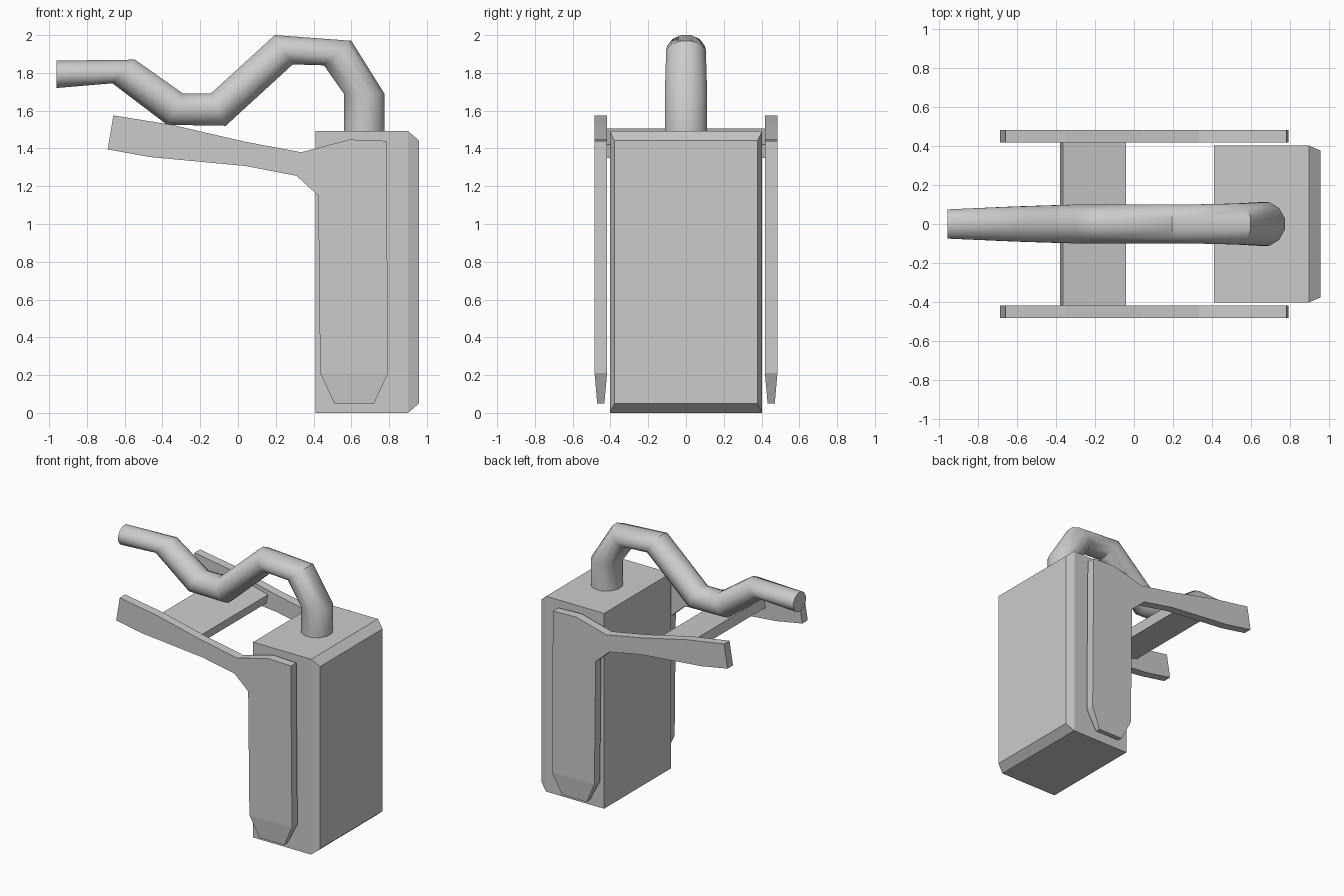
import bpy, bmesh, math

if "Cube" in bpy.data.objects:
    bpy.data.objects.remove(bpy.data.objects["Cube"])


def finish(name, verts, faces):
    """Make a mesh object with consistent outward normals."""
    mesh = bpy.data.meshes.new(name)
    mesh.from_pydata(verts, [], faces)
    bm = bmesh.new()
    bm.from_mesh(mesh)
    bmesh.ops.recalc_face_normals(bm, faces=bm.faces)
    bm.to_mesh(mesh)
    bm.free()
    obj = bpy.data.objects.new(name, mesh)
    bpy.context.collection.objects.link(obj)
    return obj


def loft(name, rings):
    """Skin a list of equal-length rings and cap both ends."""
    n = len(rings[0])
    verts = [p for r in rings for p in r]
    faces = [(k * n + i, k * n + (i + 1) % n, (k + 1) * n + (i + 1) % n, (k + 1) * n + i)
             for k in range(len(rings) - 1) for i in range(n)]
    faces += [tuple(range(n)), tuple(range(len(verts) - n, len(verts)))]
    return finish(name, verts, faces)


# main box, chamfered around its +x face
def rect(x, hy, z0, z1):
    return [(x, -hy, z0), (x, hy, z0), (x, hy, z1), (x, -hy, z1)]


loft("body_box", [rect(0.41, 0.403, 0, 1.492), rect(0.90, 0.403, 0, 1.492),
                  rect(0.958, 0.378, 0.05, 1.442)])

# side plates: long leg with a forward arm, thinning at the foot
plate = [(-0.66, 1.575), (-0.69, 1.395), (-0.47, 1.355), (0.04, 1.307), (0.31, 1.255),
         (0.425, 1.15), (0.435, 0.21), (0.51, 0.05), (0.72, 0.05), (0.795, 0.21),
         (0.785, 1.44), (0.59, 1.447), (0.335, 1.38), (0.04, 1.435), (-0.35, 1.525)]
n = len(plate)
for side, label in ((-1, "front"), (1, "back")):
    verts = []
    for s in (-1, 1):
        for x, z in plate:
            half = 0.019 if z < 0.1 else 0.033
            verts.append((x, side * 0.451 + s * half, z))
    faces = [(i, (i + 1) % n, n + (i + 1) % n, n + i) for i in range(n)]
    for o in (0, n):
        faces.append(tuple(o + i for i in range(n) if i not in (7, 8)))
        faces.append((o + 6, o + 7, o + 8, o + 9))
    finish(label + "_side_plate", verts, faces)

# tilted cross slab joining the two arms
slab = [(-0.38, 1.435), (-0.055, 1.35), (-0.04, 1.42), (-0.365, 1.505)]
loft("cross_slab", [[(x, y, z) for x, z in slab] for y in (-0.42, 0.42)])

# bent hose: each ring is upper point, lower point and half width
hose = [((-0.96, 1.865), (-0.96, 1.72), 0.075),
        ((-0.545, 1.87), (-0.665, 1.745), 0.09),
        ((-0.29, 1.69), (-0.375, 1.525), 0.099),
        ((-0.145, 1.69), (-0.065, 1.52), 0.099),
        ((0.195, 2.0), (0.29, 1.845), 0.099),
        ((0.60, 1.97), (0.455, 1.84), 0.105),
        ((0.775, 1.69), (0.56, 1.69), 0.112),
        ((0.775, 1.48), (0.56, 1.48), 0.112)]
rings = []
sides = 12
grow = 1 / math.cos(math.pi / sides)
for (ux, uz), (lx, lz), hy in hose:
    ring = []
    for i in range(sides):
        a = 2 * math.pi * (i + 0.5) / sides
        c, s = math.cos(a) * grow / 2, math.sin(a) * grow
        ring.append(((ux + lx) / 2 + (ux - lx) * c, hy * s, (uz + lz) / 2 + (uz - lz) * c))
    rings.append(ring)
obj = loft("hose", rings)
bpy.ops.object.select_all(action='DESELECT')
bpy.context.view_layer.objects.active = obj
obj.select_set(True)
bpy.ops.object.shade_smooth_by_angle(angle=math.radians(40))
